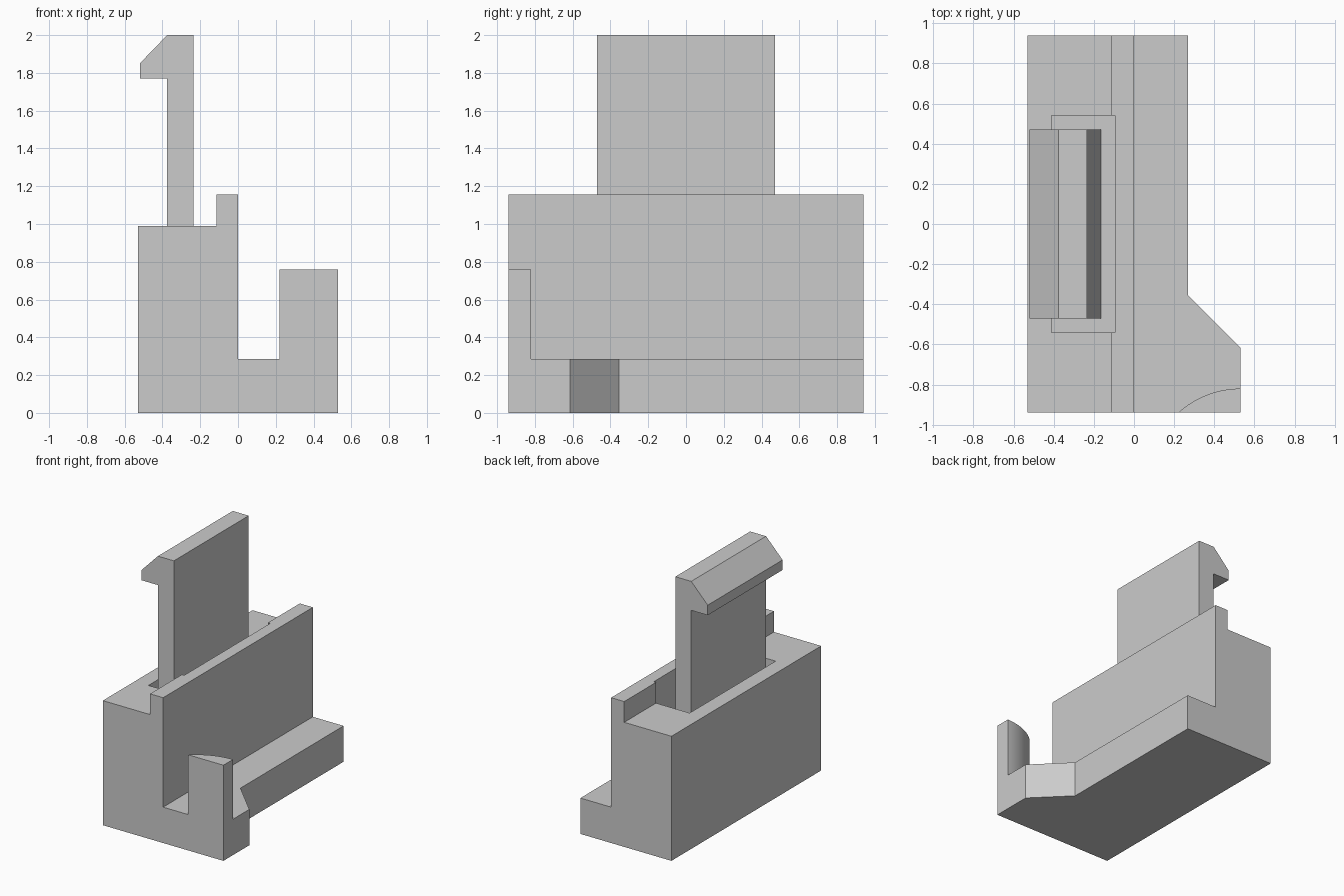
import bpy
import bmesh
import math
from mathutils import Vector

if "Cube" in bpy.data.objects:
    bpy.data.objects.remove(bpy.data.objects["Cube"], do_unlink=True)

grey = bpy.data.materials.new("plain grey")
grey.use_nodes = True
colour = (0.6, 0.6, 0.6, 1)
grey.diffuse_color = colour
grey.node_tree.nodes["Principled BSDF"].inputs["Base Color"].default_value = colour


def prism(name, outline, axis, low, high):
    """Extrude a flat outline along y (outline in x, z) or z (outline in x, y)."""
    bm = bmesh.new()
    if axis == "y":
        points = [Vector((a, low, b)) for a, b in outline]
        step = Vector((0, high - low, 0))
    else:
        points = [Vector((a, b, low)) for a, b in outline]
        step = Vector((0, 0, high - low))
    face = bm.faces.new([bm.verts.new(p) for p in points])
    extruded = bmesh.ops.extrude_face_region(bm, geom=[face])["geom"]
    moved = [v for v in extruded if isinstance(v, bmesh.types.BMVert)]
    bmesh.ops.translate(bm, verts=moved, vec=step)
    bmesh.ops.recalc_face_normals(bm, faces=bm.faces)
    mesh = bpy.data.meshes.new(name)
    bm.to_mesh(mesh)
    bm.free()
    mesh.materials.append(grey)
    obj = bpy.data.objects.new(name, mesh)
    bpy.context.collection.objects.link(obj)
    return obj


left, right, depth = -0.53, 0.53, 0.94
foot_top, floor = 0.285, 0.285

# Main block with the raised lip along its inner edge
block = prism("main_block", [(left, 0), (0, 0), (0, 1.155), (-0.115, 1.155),
                             (-0.115, 0.99), (left, 0.99)], "y", -depth, depth)

# Slot that holds the clip, cut through the top and into the lip
cutter = prism("slot_cutter", [(-0.41, -0.54), (-0.095, -0.54),
                               (-0.095, 0.54), (-0.41, 0.54)], "z", floor, 1.4)
cutter.hide_render = True
cutter.hide_viewport = False
cut = block.modifiers.new("slot", "BOOLEAN")
cut.operation = "DIFFERENCE"
cut.solver = "EXACT"
cut.object = cutter
bpy.context.view_layer.objects.active = block
bpy.ops.object.modifier_apply(modifier=cut.name)
bpy.data.objects.remove(cutter, do_unlink=True)

# Foot with its angled widening toward the front
prism("foot", [(0, -depth), (right, -depth), (right, -0.615), (0.27, -0.355),
               (0.27, depth), (0, depth)], "z", 0, foot_top)

# Upright stop at the front corner with a curved inner face
radius, start = 0.46, math.asin(0.31 / 0.46)
arc = [(right - radius * math.sin(start * i / 16),
        -0.82 - radius * (1 - math.cos(start * i / 16))) for i in range(17)]
stop = prism("front_stop", [(right, -depth)] + arc, "z", foot_top, 0.76)
bpy.ops.object.select_all(action="DESELECT")
stop.select_set(True)
bpy.context.view_layer.objects.active = stop
bpy.ops.object.shade_smooth_by_angle(angle=math.radians(20))

# Upright clip: tapered root inside the slot and hooked tip
prism("clip", [(-0.375, floor), (-0.165, floor), (-0.235, 0.95), (-0.235, 2),
               (-0.375, 2), (-0.52, 1.85), (-0.52, 1.77), (-0.375, 1.77)],
      "y", -0.47, 0.47)
